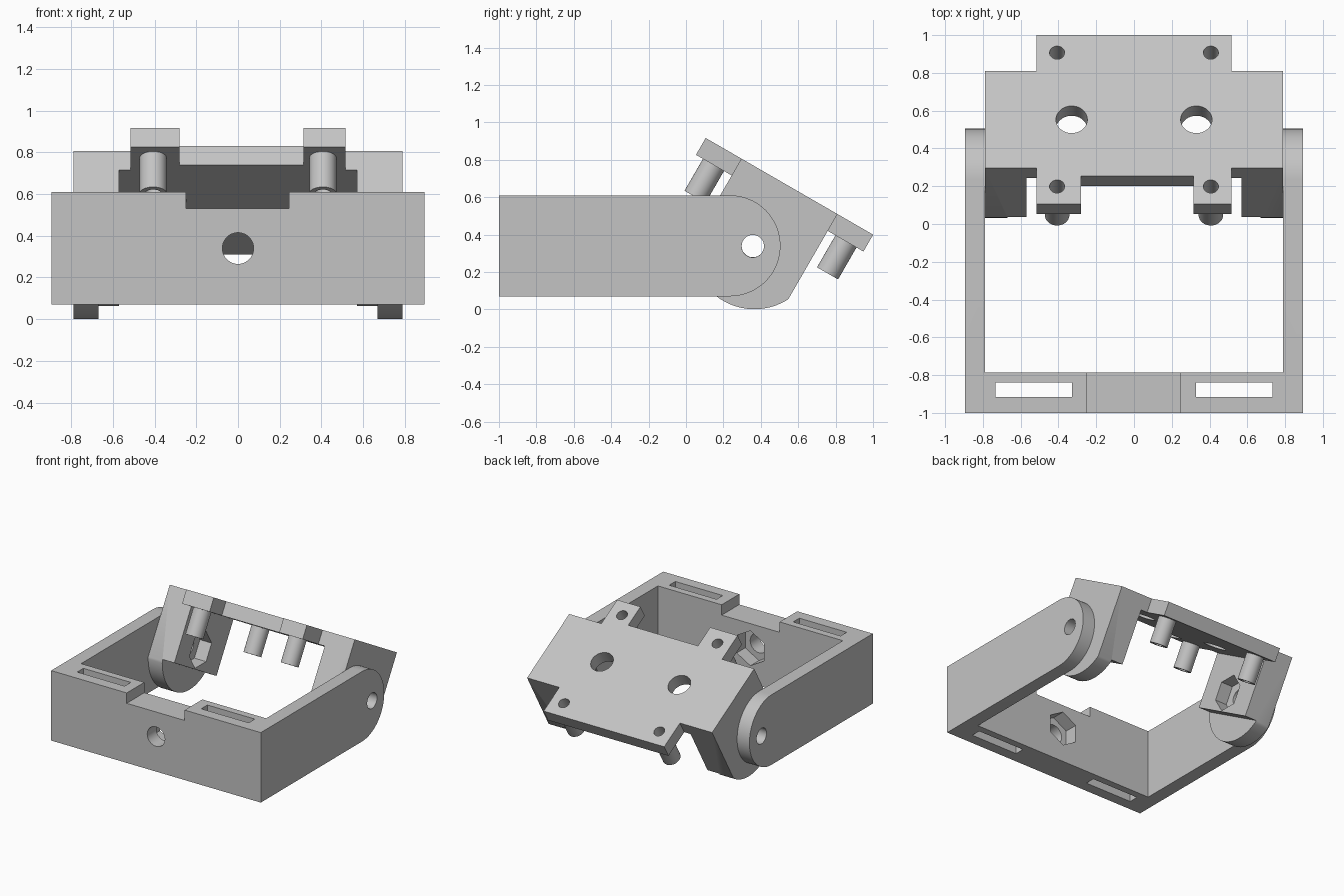
import bpy, bmesh, math

if "Cube" in bpy.data.objects:
    bpy.data.objects.remove(bpy.data.objects["Cube"], do_unlink=True)

grey = bpy.data.materials.new("plain_grey")
grey.use_nodes = True
grey.diffuse_color = (0.55, 0.55, 0.55, 1)
grey.node_tree.nodes["Principled BSDF"].inputs["Base Color"].default_value = (0.55, 0.55, 0.55, 1)


def arc(cx, cy, r, start, end, n):
    angles = [math.radians(start + (end - start) * i / n) for i in range(n + 1)]
    return [(cx + r * math.cos(a), cy + r * math.sin(a)) for a in angles]


def circle(cx, cy, r, n=48, turn=0):
    return arc(cx, cy, r, turn, turn + 360, n)[:-1]


def hexagon(cx, cy, r):
    return circle(cx, cy, r, 6, 90)


def prism(name, points, axis, low, high):
    """Extrude a flat outline along one axis."""
    place = {"x": lambda p, q, t: (t, p, q),
             "y": lambda p, q, t: (p, t, q),
             "z": lambda p, q, t: (p, q, t)}[axis]
    bm = bmesh.new()
    rings = [[bm.verts.new(place(p, q, t)) for p, q in points] for t in (low, high)]
    for ring in rings:
        bm.faces.new(ring)
    n = len(points)
    for i in range(n):
        j = (i + 1) % n
        bm.faces.new((rings[0][i], rings[0][j], rings[1][j], rings[1][i]))
    bmesh.ops.recalc_face_normals(bm, faces=bm.faces)
    mesh = bpy.data.meshes.new(name)
    bm.to_mesh(mesh)
    bm.free()
    mesh.materials.append(grey)
    obj = bpy.data.objects.new(name, mesh)
    bpy.context.collection.objects.link(obj)
    return obj


def box(name, x, y, z):
    return prism(name, [(x[0], y[0]), (x[1], y[0]), (x[1], y[1]), (x[0], y[1])], "z", *z)


def combine(target, tool, operation="DIFFERENCE"):
    """Bake one boolean and discard the tool."""
    mod = target.modifiers.new("cut", "BOOLEAN")
    mod.operation, mod.object, mod.solver = operation, tool, "EXACT"
    graph = bpy.context.evaluated_depsgraph_get()
    graph.update()
    result = bpy.data.meshes.new_from_object(target.evaluated_get(graph))
    target.modifiers.clear()
    target.data = result
    bpy.data.objects.remove(tool, do_unlink=True)


# Shared measurements
PIVOT_Y, PIVOT_Z = 0.366, 0.334
HOLE_R, HEX_R = 0.06, 0.135
ARM_IN, ARM_OUT = 0.79, 0.895

# U-shaped frame: rounded side outline, hollowed between the arms
side = [(-1, 0.61), (-1, 0.07)] + arc(0.235, 0.34, 0.27, -90, 90, 40)
frame = prism("base_frame", side, "x", -ARM_OUT, ARM_OUT)
combine(frame, box("hollow", (-ARM_IN, ARM_IN), (-0.785, 1), (-1, 1)))
# Pivot hole through both arms
combine(frame, prism("pivot_cut", circle(0.357, 0.338, HOLE_R), "x", -2, 2))
# Front wall: top notch, strap slots, bolt hole and nut pocket
combine(frame, box("notch", (-0.25, 0.245), (-1.2, -0.7), (0.53, 1)))
for s in (-1, 1):
    combine(frame, box("slot", sorted((s * 0.327, s * 0.732)), (-0.915, -0.84), (-1, 1)))
combine(frame, prism("bolt_cut", circle(0, 0.34, 0.075), "y", -2, -0.5))
combine(frame, prism("nut_cut", hexagon(0, 0.34, HEX_R), "y", -0.89, -0.5))

# Tilting bracket, built level around its pivot
TOP, UNDER, FOOT = 0.374, 0.27, -0.142
HALF, REACH, LUG_R = 0.2965, 0.517, 0.333
lug = math.degrees(math.acos(HALF / LUG_R))
side = [(HALF, TOP), (-HALF, TOP)] + arc(0, 0, LUG_R, 180 + lug, 360 - lug, 40)
bracket = prism("tilting_bracket", side, "x", -ARM_IN, ARM_IN)
combine(bracket, box("between_legs", (-0.57, 0.57), (-1, 1), (-1, UNDER)))
combine(bracket, box("under_legs", (-0.67, 0.67), (-1, 1), (-1, FOOT)))
# Plate reaching past the legs, with an offset notch at its front edge
combine(bracket, box("plate", (-0.515, 0.515), (-REACH, REACH), (UNDER, TOP)), "UNION")
combine(bracket, box("plate_notch", (-0.28, 0.315), (-1, -0.345), (-1, 1)))
# Standoff pins with screw holes
for sx in (-1, 1):
    for sy in (-1, 1):
        x, y = sx * 0.407, sy * 0.409
        combine(bracket, prism("pin", circle(x, y, 0.065), "z", 0.073, UNDER + 0.05), "UNION")
        combine(bracket, prism("screw_cut", circle(x, y, 0.04, 32), "z", -1, 1))
    # Large plate hole and pivot nut pocket on each side
    combine(bracket, prism("plate_cut", circle(sx * 0.33, 0, 0.083), "z", 0.2, 1))
    pocket = sorted((sx * 0.5, sx * 0.67))
    combine(bracket, prism("nut_cut", hexagon(-0.01, 0, HEX_R), "x", *pocket))
combine(bracket, prism("pivot_cut", circle(-0.01, 0, HOLE_R), "x", -2, 2))
bracket.location = (0, PIVOT_Y, PIVOT_Z)
bracket.rotation_euler = (math.radians(-30), 0, 0)

# Smooth the round walls, keep the edges crisp
bpy.ops.object.select_all(action="DESELECT")
for obj in (frame, bracket):
    obj.select_set(True)
bpy.context.view_layer.objects.active = frame
bpy.ops.object.shade_smooth_by_angle(angle=math.radians(30))
